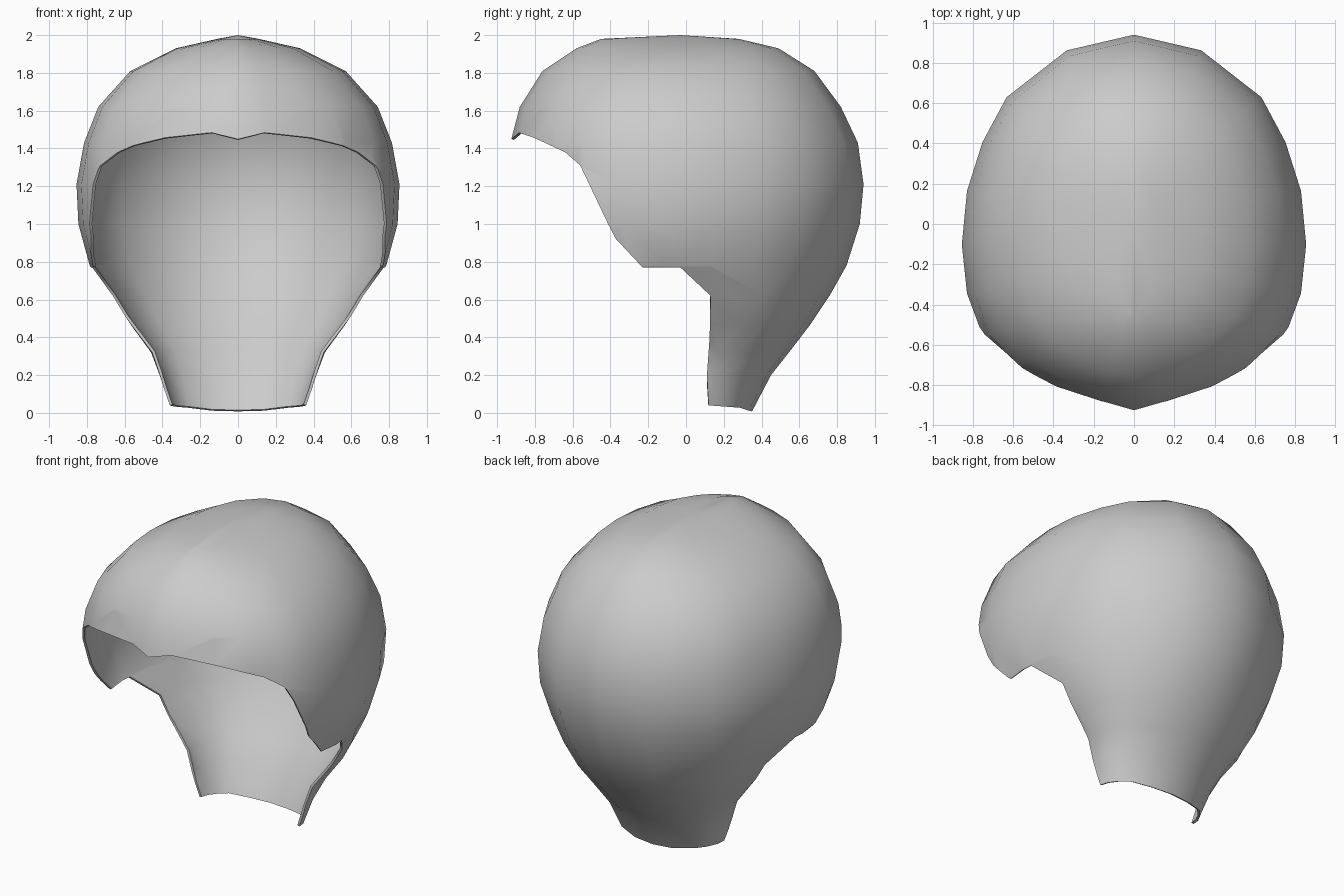
import bpy, bmesh, math
from mathutils import Vector
from mathutils.geometry import intersect_point_tri_2d

old = bpy.data.objects.get("Cube")
if old:
    bpy.data.objects.remove(old)

# Horizontal sections: height, half width, front y, widest y, back y
SECTIONS = [
    (-0.03, 0.34, -0.1, 0.12, 0.33), (0.2, 0.415, -0.1, 0.14, 0.45),
    (0.32, 0.46, -0.2, 0.2, 0.545), (0.47, 0.57, -0.4, 0.2, 0.66),
    (0.62, 0.67, -0.6, 0.12, 0.76), (0.78, 0.785, -0.75, -0.05, 0.85),
    (1.0, 0.845, -0.88, -0.03, 0.92), (1.21, 0.855, -0.93, -0.03, 0.94),
    (1.43, 0.815, -0.93, -0.03, 0.91), (1.62, 0.74, -0.88, -0.03, 0.82),
    (1.81, 0.57, -0.76, -0.03, 0.68), (1.93, 0.33, -0.58, 0, 0.49),
    (1.98, 0.11, -0.45, 0, 0.28),
]
# Left half of the section outline, front to back
HALF = [(0, -1), (0.2, -0.96), (0.48, -0.87), (0.68, -0.76), (0.88, -0.58),
        (0.97, -0.35), (1, -0.08), (0.97, 0.2), (0.88, 0.45), (0.74, 0.68),
        (0.39, 0.92), (0, 1)]
OUTLINE = HALF + [(-x, y) for x, y in HALF[-2:0:-1]]

# Face opening and nape edge, seen from the side (y, z)
EDGE = [(-1.1, 1.3), (-0.93, 1.445), (-0.89, 1.485), (-0.8, 1.455),
        (-0.64, 1.38), (-0.56, 1.31), (-0.46, 1.1), (-0.37, 0.92),
        (-0.23, 0.77), (-0.03, 0.77), (0.13, 0.62), (0.125, 0.4),
        (0.11, 0.19), (0.12, 0.04), (0.25, 0.03), (0.35, 0.008), (0.5, -0.02)]
OPENING = EDGE + [(0.5, -0.5), (-1.1, -0.5)]


def inside(y, z):
    hit = False
    for (y0, z0), (y1, z1) in zip(OPENING, OPENING[1:] + OPENING[:1]):
        if (z0 > z) != (z1 > z) and y < y0 + (z - z0) / (z1 - z0) * (y1 - y0):
            hit = not hit
    return hit


def overlaps(face, a, b):
    for axis, k in ((1, 0), (2, 1)):
        values = [v.co[axis] for v in face.verts]
        if max(values) < min(a[k], b[k]) or min(values) > max(a[k], b[k]):
            return False
    return True


# Loft the closed skin
bm = bmesh.new()
rings = []
for z, w, front, mid, back in SECTIONS:
    rings.append([bm.verts.new((x * w, mid + y * ((back - mid) if y > 0 else (mid - front)), z))
                  for x, y in OUTLINE])
n = len(OUTLINE)
for low, high in zip(rings, rings[1:]):
    for i in range(n):
        j = (i + 1) % n
        bm.faces.new((low[i], low[j], high[j], high[i]))
crown = bm.verts.new((0, -0.03, 2))
for i in range(n):
    bm.faces.new((rings[-1][i], rings[-1][(i + 1) % n], crown))

# Score the edge line into the skin and remove the opening
for a, b in zip(EDGE, EDGE[1:]):
    faces = [f for f in bm.faces if overlaps(f, a, b)]
    geom = set(faces)
    for f in faces:
        geom.update(f.edges)
        geom.update(f.verts)
    bmesh.ops.bisect_plane(bm, geom=list(geom), dist=0.0005, plane_co=(0, *a),
                           plane_no=(0, a[1] - b[1], b[0] - a[0]))
doomed = [f for f in bm.faces if inside(*f.calc_center_median().yz)]
bmesh.ops.delete(bm, geom=doomed, context="FACES")
bmesh.ops.recalc_face_normals(bm, faces=bm.faces)
if sum(f.normal.dot(f.calc_center_median() - Vector((0, 0, 1))) for f in bm.faces) < 0:
    bmesh.ops.reverse_faces(bm, faces=bm.faces)

mesh = bpy.data.meshes.new("head_cap")
bm.to_mesh(mesh)
bm.free()
cap = bpy.data.objects.new("head_cap", mesh)
bpy.context.collection.objects.link(cap)

# Plain grey material
grey = bpy.data.materials.new("plain_grey")
grey.use_nodes = True
grey.diffuse_color = (0.6, 0.6, 0.6, 1)
grey.node_tree.nodes["Principled BSDF"].inputs["Base Color"].default_value = grey.diffuse_color
mesh.materials.append(grey)

# Thin wall
bpy.context.view_layer.objects.active = cap
cap.select_set(True)
wall = cap.modifiers.new("wall", "SOLIDIFY")
wall.thickness = 0.015
wall.offset = -1
bpy.ops.object.modifier_apply(modifier="wall")
bpy.ops.object.shade_smooth_by_angle(angle=math.radians(60))
